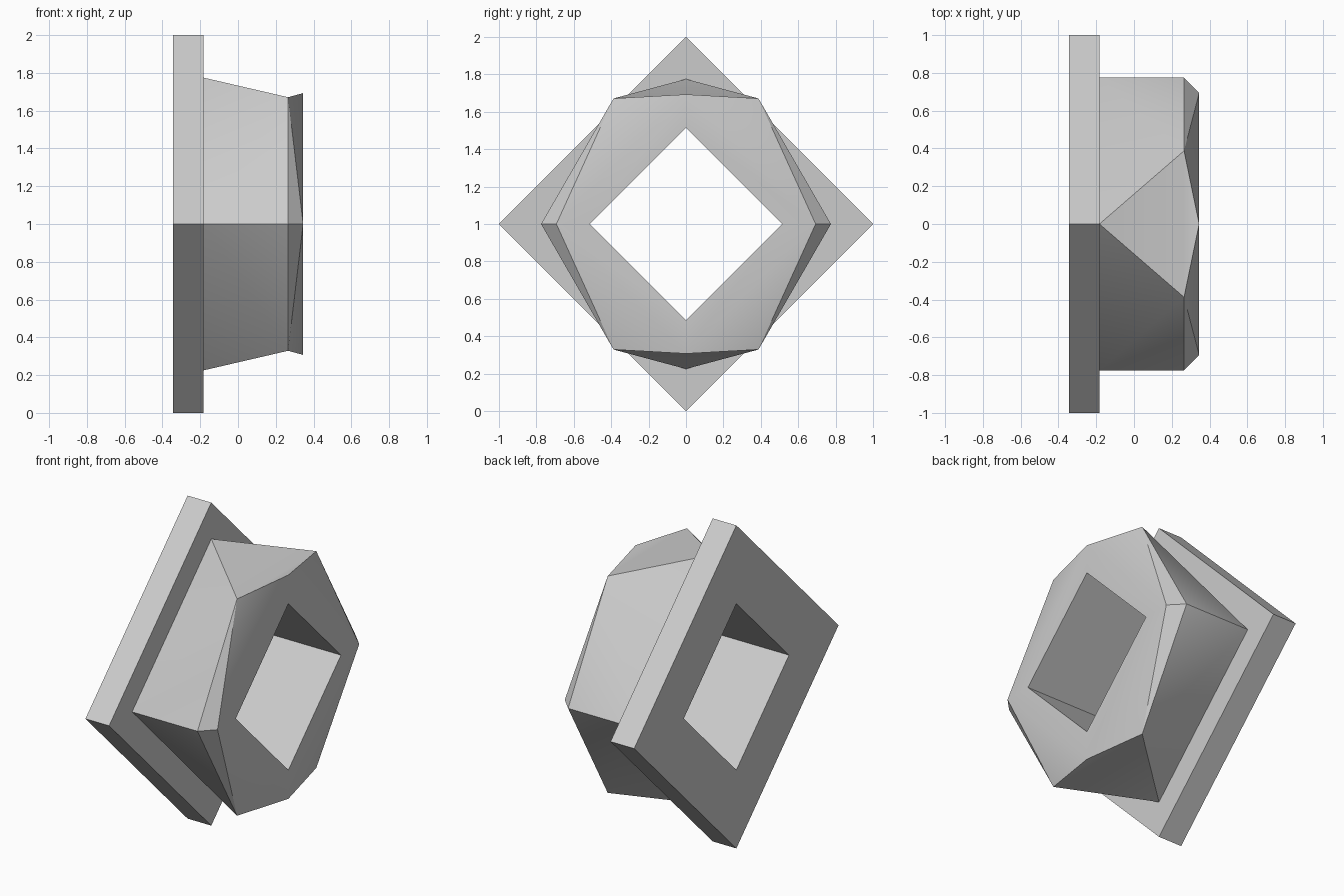
import bpy
import bmesh
from math import cos, sin, pi, radians

cube = bpy.data.objects.get("Cube")
if cube:
    bpy.data.objects.remove(cube, do_unlink=True)

# Layout along x, and the radii of the square and hexagonal sections
BACK, SEAT, SHOULDER, FACE = -0.345, -0.183, 0.265, 0.345
FLANGE_R, BODY_R, FACE_R, HOLE_R = 1.0, 0.775, 0.693, 0.515

grey = bpy.data.materials.new("plain_grey")
grey.use_nodes = True
grey.diffuse_color = (0.6, 0.6, 0.6, 1)
grey.node_tree.nodes["Principled BSDF"].inputs["Base Color"].default_value = (0.6, 0.6, 0.6, 1)


def ring(bm, sides, radius, x):
    """Regular polygon across x, its first corner pointing to +y."""
    return [bm.verts.new((x, radius * cos(2 * pi * i / sides),
                          1 + radius * sin(2 * pi * i / sides))) for i in range(sides)]


def bridge(bm, a, b):
    """Quads between two rings with the same number of corners."""
    n = len(a)
    for i in range(n):
        j = (i + 1) % n
        bm.faces.new((a[i], a[j], b[j], b[i]))


def bridge_square_hexagon(bm, square, hexagon):
    """Four split side panels, and one triangle at the top and the bottom."""
    for side, tip, near, far in ((0, 1, 0, 1), (2, 1, 3, 2), (2, 3, 3, 4), (0, 3, 0, 5)):
        bm.faces.new((square[side], hexagon[near], hexagon[far]))
        bm.faces.new((square[side], hexagon[far], square[tip]))
    for tip, i, j in ((1, 1, 2), (3, 4, 5)):
        bm.faces.new((square[tip], hexagon[i], hexagon[j]))


def finish(bm, name):
    bmesh.ops.recalc_face_normals(bm, faces=bm.faces[:])
    mesh = bpy.data.meshes.new(name)
    bm.to_mesh(mesh)
    bm.free()
    mesh.materials.append(grey)
    obj = bpy.data.objects.new(name, mesh)
    bpy.context.collection.objects.link(obj)
    bpy.ops.object.select_all(action='DESELECT')
    obj.select_set(True)
    bpy.context.view_layer.objects.active = obj
    bpy.ops.object.shade_smooth_by_angle(angle=radians(30))
    return obj


# Square flange plate with a square hole
bm = bmesh.new()
loops = [ring(bm, 4, r, x) for r, x in ((HOLE_R, BACK), (FLANGE_R, BACK),
                                        (FLANGE_R, SEAT), (HOLE_R, SEAT))]
for i in range(4):
    bridge(bm, loops[i], loops[(i + 1) % 4])
finish(bm, "flange_plate")

# Body that turns from square to hexagon and back, with the hole running through
bm = bmesh.new()
base = ring(bm, 4, BODY_R, SEAT)
shoulder = ring(bm, 6, BODY_R, SHOULDER)
face = ring(bm, 4, FACE_R, FACE)
hole_front = ring(bm, 4, HOLE_R, FACE)
hole_back = ring(bm, 4, HOLE_R, SEAT)
bridge_square_hexagon(bm, base, shoulder)
bridge_square_hexagon(bm, face, shoulder)
bridge(bm, face, hole_front)
bridge(bm, hole_front, hole_back)
finish(bm, "nut_body")
